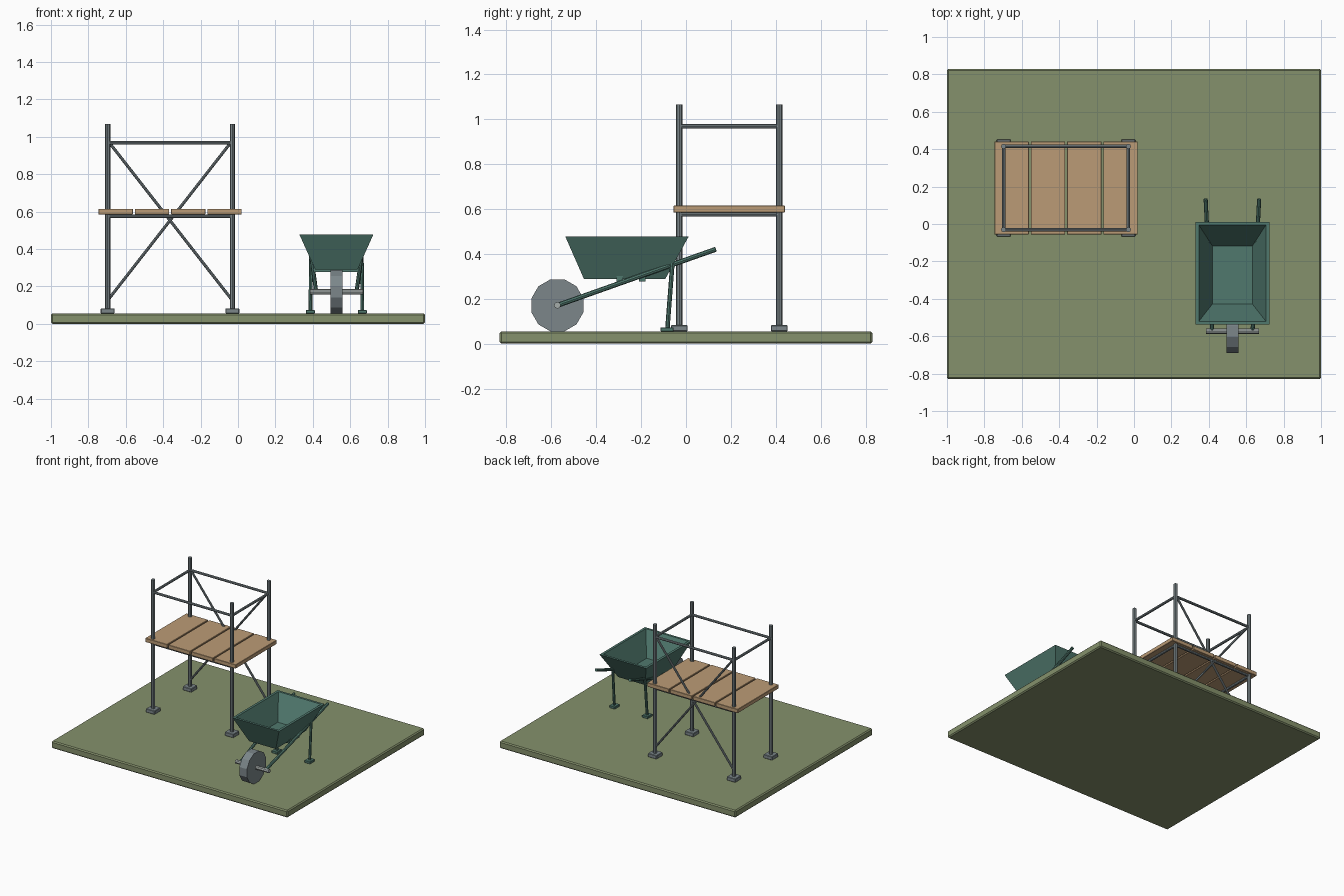
import bpy, bmesh, math
from mathutils import Vector, Matrix

if "Cube" in bpy.data.objects:
    bpy.data.objects.remove(bpy.data.objects["Cube"])


def mat(name, rgb):
    m = bpy.data.materials.new(name)
    m.diffuse_color = (*rgb, 1)
    m.use_nodes = True
    m.node_tree.nodes["Principled BSDF"].inputs["Base Color"].default_value = m.diffuse_color
    return m


GRASS = mat("grass", (0.235, 0.285, 0.15))
STEEL = mat("steel", (0.20, 0.24, 0.255))
AXLE = mat("bright_steel", (0.38, 0.42, 0.41))
WOOD = mat("wood", (0.50, 0.33, 0.18))
GREEN = mat("green_paint", (0.08, 0.19, 0.155))


def finish(bm, name, material):
    bmesh.ops.recalc_face_normals(bm, faces=bm.faces[:])
    me = bpy.data.meshes.new(name)
    bm.to_mesh(me)
    bm.free()
    me.materials.append(material)
    ob = bpy.data.objects.new(name, me)
    bpy.context.collection.objects.link(ob)
    return ob


def box(name, lo, hi, material, bevel=0.0):
    lo, hi = Vector(lo), Vector(hi)
    bm = bmesh.new()
    bmesh.ops.create_cube(bm, size=1, matrix=Matrix.Translation((lo + hi) / 2)
                          @ Matrix.Diagonal((*(hi - lo), 1)))
    if bevel:
        bmesh.ops.bevel(bm, geom=bm.edges[:], offset=bevel, segments=1, affect='EDGES')
    return finish(bm, name, material)


def tube(name, a, b, r, material, sides=8, spin=0.0):
    a, b = Vector(a), Vector(b)
    d = b - a
    m = (Matrix.Translation((a + b) / 2) @ d.to_track_quat('Z', 'Y').to_matrix().to_4x4()
         @ Matrix.Rotation(spin, 4, 'Z'))
    bm = bmesh.new()
    bmesh.ops.create_cone(bm, cap_ends=True, segments=sides, radius1=r, radius2=r,
                          depth=d.length, matrix=m)
    return finish(bm, name, material)


# Ground slab
G = 0.055
box("ground_slab", (-1, -0.83, 0), (1, 0.83, G), GRASS, 0.008)

# Scaffold: posts, foot plates
X0, X1, Y0, Y1 = -0.697, -0.03, -0.03, 0.415
for x in (X0, X1):
    for y in (Y0, Y1):
        tube("scaffold_post", (x, y, G + 0.01), (x, y, 1.067), 0.014, STEEL)
        box("foot_plate", (x - 0.037, y - 0.037, G), (x + 0.037, y + 0.037, 0.083), STEEL, 0.003)

# Deck ledgers and guard rails on all four sides
for name, z in (("deck_ledger", 0.576), ("guard_rail", 0.969)):
    for y in (Y0, Y1):
        tube(name, (X0, y, z), (X1, y, z), 0.0095, STEEL)
    for x in (X0, X1):
        tube(name, (x, Y0, z), (x, Y1, z), 0.0095, STEEL)

# Cross braces on the back
tube("cross_brace", (X0, Y1, 0.125), (X1, Y1, 0.98), 0.008, STEEL)
tube("cross_brace", (X1, Y1, 0.125), (X0, Y1, 0.98), 0.008, STEEL)

# Deck planks
for i in range(4):
    x = -0.746 + i * 0.194
    box("deck_plank", (x, -0.056, 0.585), (x + 0.184, 0.441, 0.615), WOOD, 0.002)

# Wheelbarrow tray: outer shell, rim and inner hollow as stacked rectangles
CX = 0.526
bm = bmesh.new()
loops = []
for hw, ya, yb, z in ((0.113, -0.455, -0.092, 0.289), (0.198, -0.538, 0.012, 0.478),
                      (0.179, -0.52, -0.006, 0.478), (0.107, -0.428, -0.117, 0.306)):
    loops.append([bm.verts.new((CX + sx * hw, y, z))
                  for sx, y in ((-1, ya), (1, ya), (1, yb), (-1, yb))])
for a, b in zip(loops, loops[1:]):
    for i in range(4):
        j = (i + 1) % 4
        bm.faces.new((a[i], a[j], b[j], b[i]))
bm.faces.new(loops[0])
bm.faces.new(loops[-1])
finish(bm, "barrow_tray", GREEN)

# Wheel and axle
WY, WZ = -0.573, 0.171
tube("barrow_wheel", (CX - 0.032, WY, WZ), (CX + 0.032, WY, WZ), 0.12, STEEL, 12, math.radians(15))
tube("wheel_axle", (CX - 0.141, WY, WZ), (CX + 0.141, WY, WZ), 0.015, AXLE)

# Handles, legs and feet on both sides
for s in (-1, 1):
    tube("barrow_handle", (CX + s * 0.108, WY, WZ), (CX + s * 0.143, 0.133, 0.421), 0.011, GREEN)
    tube("barrow_leg", (CX + s * 0.136, -0.06, 0.365), (CX + s * 0.139, -0.083, 0.065), 0.01, GREEN)
    fx = CX + s * 0.139
    box("leg_foot", (fx - 0.024, -0.113, G), (fx + 0.024, -0.055, 0.073), GREEN, 0.002)

# Cross bars under the tray
for y in (-0.295, -0.195):
    box("tray_cross_bar", (CX - 0.122, y - 0.014, 0.277), (CX + 0.122, y + 0.014, 0.302), GREEN)
